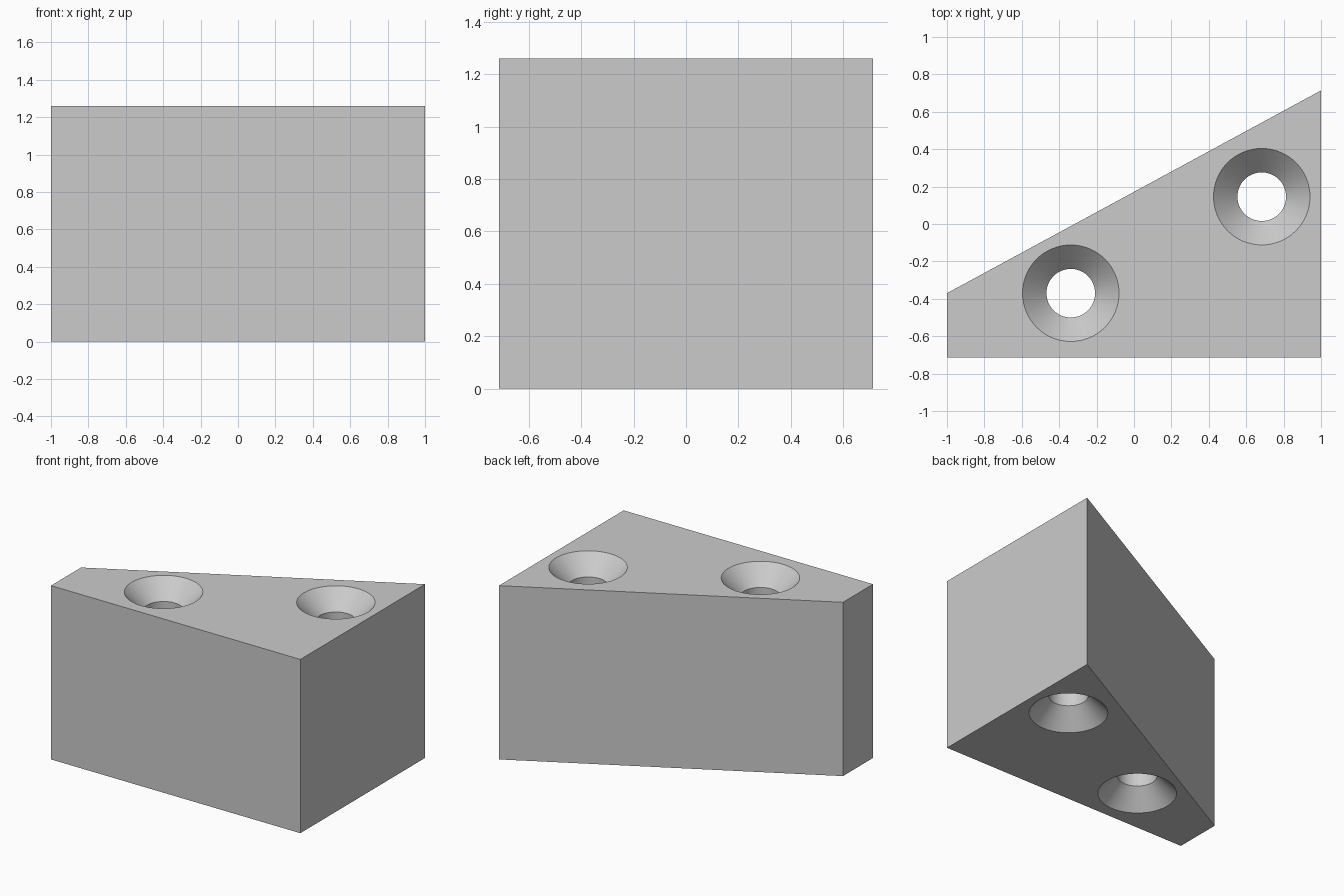
import bpy, bmesh
from math import radians

cube = bpy.data.objects.get("Cube")
if cube:
    bpy.data.objects.remove(cube, do_unlink=True)

HEIGHT = 1.26
OUTLINE = [(-1, -0.714), (1, -0.714), (1, 0.714), (-1, -0.37)]
HOLES = [(-0.338, -0.37), (0.683, 0.146)]
BORE, RIM, SINK = 0.13, 0.258, 0.13   # bore radius, countersink radius and depth
EXTRA = 0.1                           # cutter overshoot beyond each face

grey = bpy.data.materials.new("light grey")
grey.use_nodes = True
colour = (0.6, 0.6, 0.6, 1)
grey.diffuse_color = colour
grey.node_tree.nodes["Principled BSDF"].inputs["Base Color"].default_value = colour


def make_object(name, bm):
    bmesh.ops.recalc_face_normals(bm, faces=bm.faces)
    mesh = bpy.data.meshes.new(name)
    bm.to_mesh(mesh)
    bm.free()
    mesh.materials.append(grey)
    obj = bpy.data.objects.new(name, mesh)
    bpy.context.collection.objects.link(obj)
    return obj


def hole_cutter(x, y, sides=64):
    """Straight bore with a countersink at both ends."""
    wide = RIM + EXTRA * (RIM - BORE) / SINK
    profile = [(0, -EXTRA), (wide, -EXTRA), (BORE, SINK),
               (BORE, HEIGHT - SINK), (wide, HEIGHT + EXTRA), (0, HEIGHT + EXTRA)]
    bm = bmesh.new()
    verts = [bm.verts.new((x + r, y, z)) for r, z in profile]
    edges = [bm.edges.new(pair) for pair in zip(verts, verts[1:])]
    bmesh.ops.spin(bm, geom=verts + edges, cent=(x, y, 0), axis=(0, 0, 1),
                   angle=radians(360), steps=sides)
    bmesh.ops.remove_doubles(bm, verts=bm.verts, dist=0.0001)
    cutter = make_object("hole_cutter", bm)
    cutter.hide_render = True
    return cutter


# Wedge block: outline extruded upward
bm = bmesh.new()
base = bm.faces.new([bm.verts.new((x, y, 0)) for x, y in OUTLINE])
top = bmesh.ops.extrude_face_region(bm, geom=[base], use_keep_orig=True)["geom"]
bmesh.ops.translate(bm, vec=(0, 0, HEIGHT),
                    verts=[g for g in top if isinstance(g, bmesh.types.BMVert)])
block = make_object("wedge_block", bm)

# Countersunk through holes
bpy.context.view_layer.objects.active = block
for x, y in HOLES:
    cutter = hole_cutter(x, y)
    cut = block.modifiers.new("hole", "BOOLEAN")
    cut.operation = "DIFFERENCE"
    cut.solver = "EXACT"
    cut.object = cutter
    bpy.ops.object.modifier_apply(modifier=cut.name)
    bpy.data.objects.remove(cutter, do_unlink=True)

# Smooth hole walls, crisp block edges
bpy.ops.object.select_all(action="DESELECT")
block.select_set(True)
bpy.ops.object.shade_smooth_by_angle(angle=radians(30))
